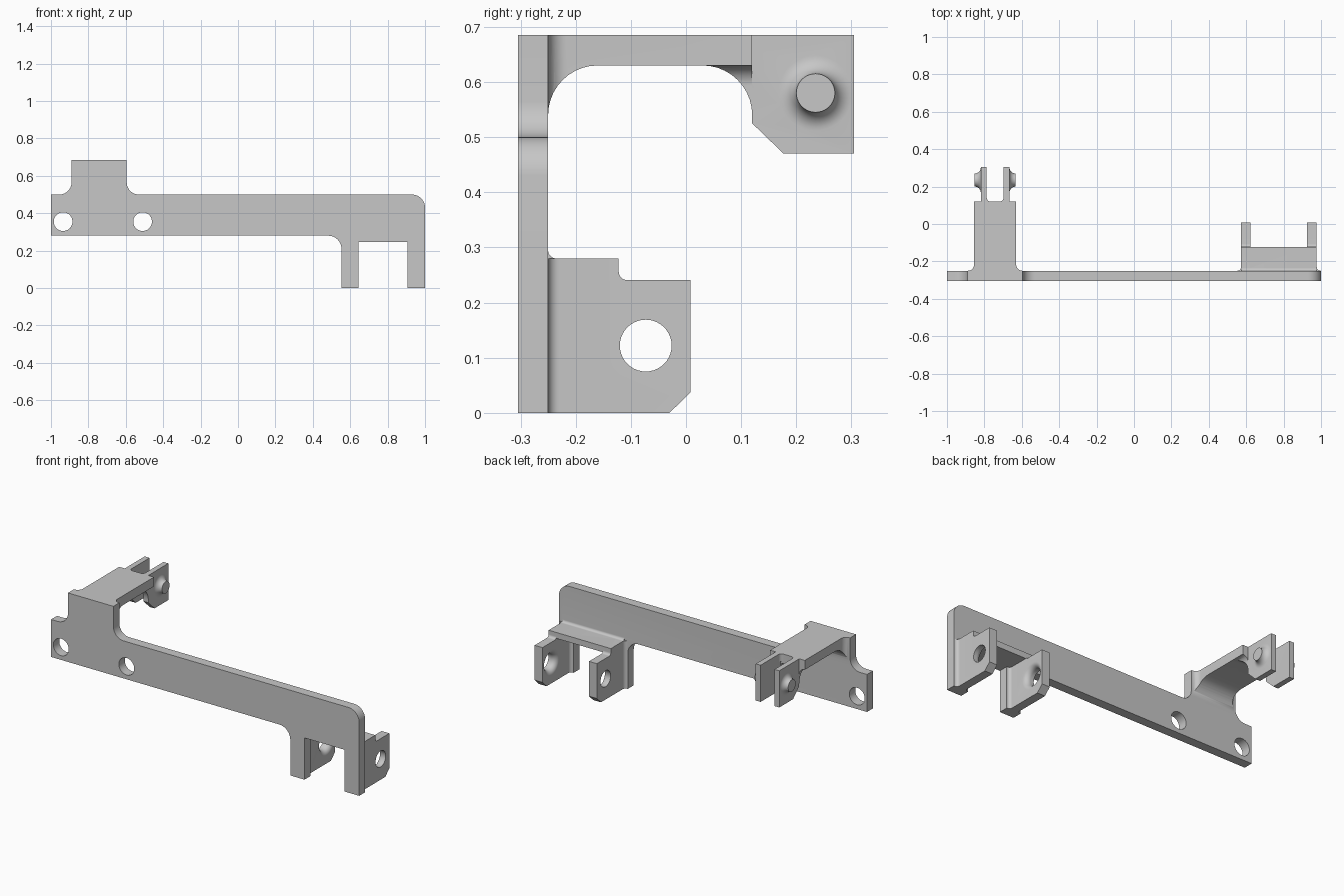
import bpy, bmesh, math

if "Cube" in bpy.data.objects:
    bpy.data.objects.remove(bpy.data.objects["Cube"])

grey = bpy.data.materials.new("plain_grey")
grey.diffuse_color = (0.57, 0.57, 0.57, 1)
grey.use_nodes = True
grey.node_tree.nodes["Principled BSDF"].inputs["Base Color"].default_value = grey.diffuse_color


def finish(name, bm):
    bmesh.ops.recalc_face_normals(bm, faces=bm.faces)
    me = bpy.data.meshes.new(name)
    bm.to_mesh(me)
    bm.free()
    me.materials.append(grey)
    ob = bpy.data.objects.new(name, me)
    bpy.context.collection.objects.link(ob)
    return ob


def arc(cx, cy, r, a0, a1, n=10):
    angles = [math.radians(a0 + (a1 - a0) * i / n) for i in range(n + 1)]
    return [(cx + r * math.cos(a), cy + r * math.sin(a)) for a in angles]


def prism(name, pts, axis, t0, t1):
    """Extrude a 2D outline along one axis from t0 to t1."""
    place = {"X": lambda p, t: (t, p[0], p[1]),
             "Y": lambda p, t: (p[0], t, p[1]),
             "Z": lambda p, t: (p[0], p[1], t)}[axis]
    bm = bmesh.new()
    lo = [bm.verts.new(place(p, t0)) for p in pts]
    hi = [bm.verts.new(place(p, t1)) for p in pts]
    bm.faces.new(lo)
    bm.faces.new(hi[::-1])
    for i in range(len(pts)):
        j = (i + 1) % len(pts)
        bm.faces.new((lo[i], hi[i], hi[j], lo[j]))
    return finish(name, bm)


def lathe(name, cy, cz, profile, n=40):
    """Turn an (x, radius) profile about a line along x."""
    bm = bmesh.new()
    rings = [[bm.verts.new((x, y, z)) for y, z in arc(cy, cz, r, 0, 360, n)[:-1]]
             for x, r in profile]
    for a, b in zip(rings, rings[1:]):
        for i in range(n):
            bm.faces.new((a[i], a[(i + 1) % n], b[(i + 1) % n], b[i]))
    bm.faces.new(rings[0])
    bm.faces.new(rings[-1][::-1])
    return finish(name, bm)


def combine(a, b, op):
    m = a.modifiers.new("bool", "BOOLEAN")
    m.operation, m.solver, m.object = op, "EXACT", b
    bpy.context.view_layer.objects.active = a
    bpy.ops.object.modifier_apply(modifier=m.name)
    bpy.data.objects.remove(b)


def flare(face, s, r, f):
    """Quarter-round flare leaving a face at x=face towards direction s."""
    ts = [math.pi / 2 * i / 8 for i in range(9)]
    return [(face + s * f * (1 - math.cos(t)), r + f * (1 - math.sin(t))) for t in ts]


def shift(pts, c, s=1):
    return [(c + s * x, y) for x, y in pts]


# Long front plate with raised tab and two legs
plate = prism("front_plate",
              [(-1, .28), (-1, .5)] + arc(-.955, .565, .065, -90, 0)
              + [(-.89, .685), (-.595, .685)] + arc(-.53, .565, .065, 180, 270)
              + arc(.93, .43, .07, 90, 0)
              + [(1, 0), (.905, 0), (.905, .245), (.645, .245), (.645, 0), (.553, 0)]
              + arc(.483, .21, .07, 0, 90), "Y", -.305, -.25)
for x in (-.935, -.51):
    combine(plate, prism("cutter", arc(x, .355, .05, 0, 360, 40)[:-1], "Y", -.4, -.1),
            "DIFFERENCE")

# Roof of the lower bracket, filleted up into the plate
CB = .775
roof = [(-.27, .245), (-.122, .245), (-.122, .28)] + arc(-.235, .295, .015, 270, 180) + [(-.27, .295)]
combine(plate, prism("roof", roof, "X", CB - .201, CB + .201), "UNION")

# Pair of drilled ears flaring into the plate legs
ear = ([(.222, -.27)] + arc(.222, -.23, .02, 270, 180) + [(.202, .008), (.151, .008)]
       + arc(.133, -.232, .018, 0, -90) + [(.133, -.27)])
ear_side = ([(-.3, 0), (-.03, 0), (.008, .037), (.008, .241)]
            + arc(-.107, .256, .015, 270, 180) + [(-.122, .28), (-.3, .28)])
for s in (-1, 1):
    part = prism("ear", shift(ear, CB, s), "Z", -.05, .4)
    combine(part, prism("cutter", ear_side, "X", .4, 1.1), "INTERSECT")
    inner = CB + s * .151
    hole = [(inner - s * .03, .077)] + flare(inner, s, .047, .03) + [(inner + s * .1, .047)]
    combine(part, lathe("cutter", -.073, .122, hole), "DIFFERENCE")
    combine(plate, part, "UNION")

# Upper arm: plan outline flaring into the plate, cut to an arched side outline
CA = -.7425
half = [(.143, -.27)] + arc(.1455, -.217, .033, 270, 180) + [(.1125, .12)]
arm = prism("upper_arm", shift(half, CA) + shift(half[::-1], CA, -1), "Z", .4, .685)
side = prism("cutter", [(-.35, .54)] + arc(-.16, .54, .09, 180, 90)
             + [(.4, .63), (.4, .75), (-.35, .75)], "X", -1.1, -.4)
combine(arm, side, "INTERSECT")

# Fork under the arm: prongs with rounded roots, trimmed by the arch
half = ([(.1125, .66)] + arc(.1125, .594, .036, 90, 180)
        + [(.0765, .4), (.045, .4)] + arc(.025, .61, .02, 0, 90))
fork = prism("fork", shift(half, CA) + shift(half[::-1], CA, -1), "Y", -.05, .12)
web = prism("cutter", [(.03, .7)] + arc(.03, .54, .09, 90, 0) + [(.12, .525), (.2, .525), (.2, .7)],
            "X", -1.1, -.4)
combine(fork, web, "INTERSECT")
combine(arm, fork, "UNION")

# Prongs beyond the arm, each with a flared stud outside and a rounded inner root
prong = [(.12, .685), (.12, .525), (.177, .47), (.305, .47), (.305, .685)]
for s in (-1, 1):
    xs = sorted((CA + s * .045, CA + s * .0765))
    combine(arm, prism("prong", prong, "X", *xs), "UNION")
    root = [(.05, .12), (.05, .14)] + arc(.025, .14, .02, 0, -90, 6) + [(.025, .11), (.05, .11)]
    combine(arm, prism("root", shift(root, CA, s), "Z", .64, .685), "UNION")
    face = CA + s * .0765
    combine(arm, lathe("stud", .235, .58, [(face - s * .01, .068)] + flare(face, s, .035, .033)),
            "UNION")
combine(plate, arm, "UNION")

plate.name = "mounting_bracket"
bpy.ops.object.select_all(action="DESELECT")
plate.select_set(True)
bpy.context.view_layer.objects.active = plate
bpy.ops.object.shade_smooth_by_angle(angle=math.radians(30))
